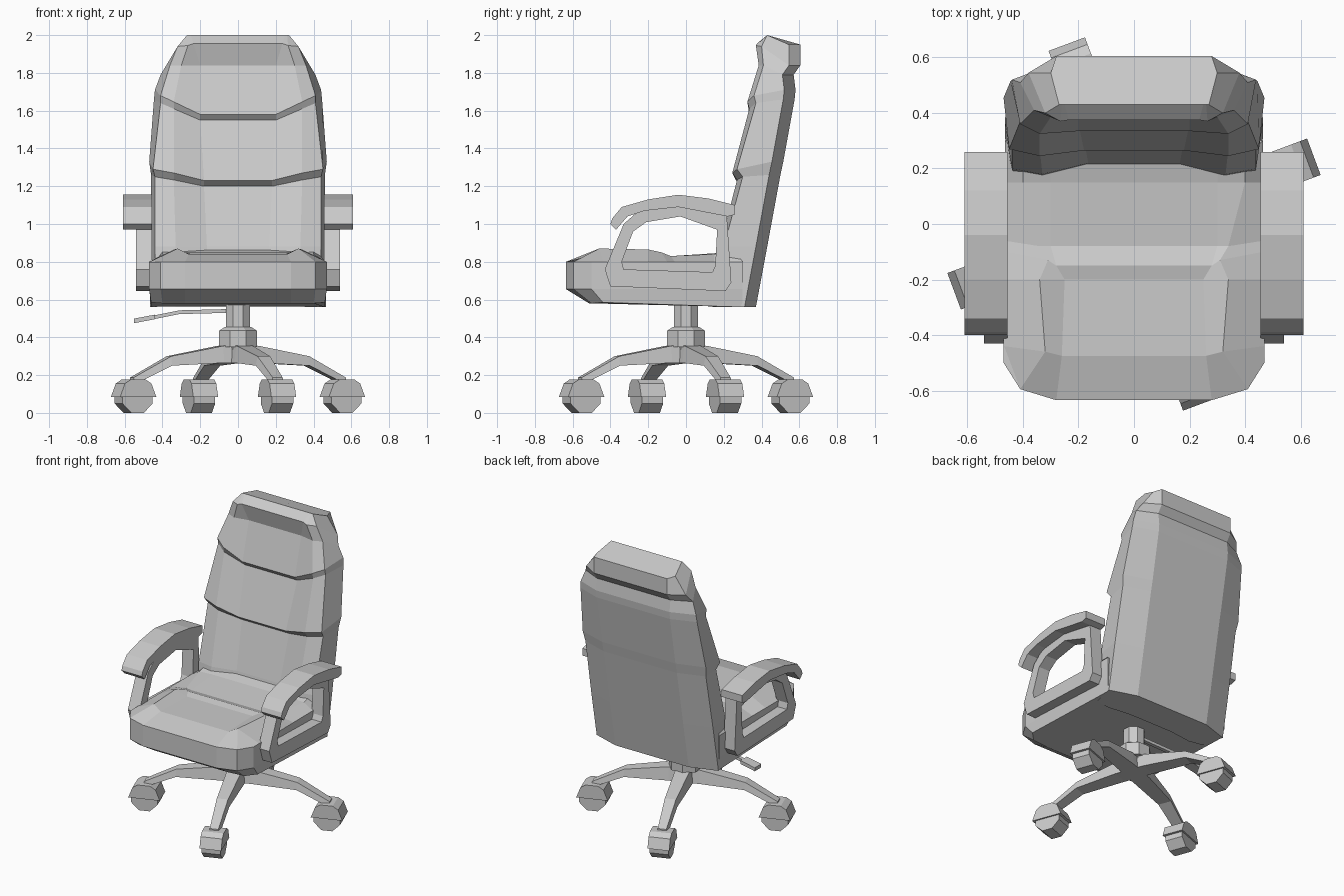
import bpy, bmesh, math
from mathutils import Matrix


def loft(name, rows, closed=True, cap=True, mat=None):
    """Skin a list of equal-length point rows with flat faces."""
    bm = bmesh.new()
    vs = [[bm.verts.new(p) for p in r] for r in rows]
    n = len(rows[0])
    for a, b in zip(vs, vs[1:]):
        for i in range(n if closed else n - 1):
            j = (i + 1) % n
            bm.faces.new((a[i], a[j], b[j], b[i]))
    if cap:
        bm.faces.new(vs[0])
        bm.faces.new(vs[-1])
    bmesh.ops.recalc_face_normals(bm, faces=bm.faces)
    if mat:
        bm.transform(mat)
    me = bpy.data.meshes.new(name)
    bm.to_mesh(me)
    bm.free()
    ob = bpy.data.objects.new(name, me)
    bpy.context.collection.objects.link(ob)
    return ob


def mirrored(half):
    return half + [(-x, y, z) for x, y, z in reversed(half)]


def ring(r, z, n=8, rot=22.5):
    return [(r * math.cos(math.radians(rot) + i * math.tau / n),
             r * math.sin(math.radians(rot) + i * math.tau / n), z) for i in range(n)]


# Backrest: panel edge, bolster ridge, front side, rear side, rear panel
# zp, zo, zr, panel x, ridge x, side x, rear x, panel y, ridge y, side y, rear y
BACK = [
    (.56, .56, .56, .165, .33, .43, .465, .16, .14, .16, .37),
    (.88, .88, .88, .165, .33, .44, .465, .22, .18, .20, .43),
    (1.20, 1.25, 1.26, .18, .34, .44, .46, .30, .27, .30, .50),
    (1.23, 1.29, 1.33, .18, .34, .45, .47, .265, .245, .27, .515),
    (1.55, 1.64, 1.66, .20, .34, .41, .445, .36, .335, .37, .575),
    (1.58, 1.68, 1.71, .20, .34, .41, .44, .335, .325, .36, .58),
    (1.84, 1.84, 1.79, .20, .30, .36, .41, .405, .385, .41, .57),
    (1.955, 1.94, 1.84, .235, .265, .32, .38, .375, .37, .40, .605),
    (2.0, 2.0, 1.95, .25, .26, .27, .30, .43, .43, .43, .605),
]
rows = []
for zp, zo, zr, c, b, o, q, yp, yb, yo, yr in BACK:
    rows.append(mirrored([(c, yp, zp), (b, yb, (zp + 2 * zo) / 3), (o, yo, zo),
                          (q, yr - .06, zr), (.28, yr, zr)]))
loft("backrest", rows)

# Seat base: stacked outlines with chamfered front corners
low = [(.28, -.51, .578), (.40, -.50, .58), (.46, -.44, .585), (.46, .30, .56)]
mid = [(.28, -.635, .655), (.41, -.595, .655), (.47, -.50, .655), (.465, .30, .655)]
top = [(x, y, .80) for x, y, z in mid]
loft("seat_base", [mirrored(r) for r in (low, mid, top)])

# Seat cushion: outer, bolster, centre points for each row
# outer y, x, z / bolster y, x, z / centre y, x, z
CUSHION = [
    (-.50, .47, .80, -.595, .41, .80, -.635, .28, .80),
    (-.44, .468, .80, -.46, .32, .87, -.475, .26, .84),
    (-.20, .467, .80, -.20, .34, .865, -.20, .25, .84),
    (-.10, .467, .80, -.13, .31, .85, -.15, .28, .85),
    (-.06, .467, .80, -.08, .34, .83, -.08, .30, .825),
    (.15, .466, .80, .15, .40, .84, .15, .30, .845),
    (.30, .465, .80, .25, .40, .87, .25, .30, .87),
]
loft("seat_cushion", [mirrored([(r[1], r[0], r[2]), (r[4], r[3], r[5]), (r[7], r[6], r[8])])
                      for r in CUSHION], closed=False, cap=False)

# Armrests: open frame loop plus a curved pad on each side
OUTER = [(-.43, .76), (-.40, .67), (.21, .645), (.24, .69),
         (.215, 1.06), (-.04, 1.10), (-.25, 1.07), (-.33, 1.0)]
INNER = [(-.34, .80), (-.33, .76), (.14, .745), (.155, .78),
         (.165, .97), (-.03, 1.04), (-.21, 1.01), (-.28, .96)]
PAD = [(-.40, 1.0), (-.39, 1.03), (-.34, 1.09), (-.20, 1.13), (-.04, 1.155), (.12, 1.135),
       (.26, 1.10), (.26, 1.05), (.22, 1.04), (-.04, 1.09), (-.22, 1.07), (-.31, 1.04), (-.37, .97)]
for side, s in (("left", -1), ("right", 1)):
    loops = [[(s * x, y, z) for (y, z), x in zip(o, [x] * 8)]
             for x, o in ((.455, OUTER), (.54, OUTER), (.54, INNER), (.455, INNER), (.455, OUTER))]
    frame = loft(side + "_arm_frame", loops, cap=False)
    bm = bmesh.new()
    bm.from_mesh(frame.data)
    bmesh.ops.remove_doubles(bm, verts=bm.verts, dist=.0001)
    bmesh.ops.recalc_face_normals(bm, faces=bm.faces)
    bm.to_mesh(frame.data)
    bm.free()
    loft(side + "_arm_pad", [[(s * x, y, z) for y, z in PAD] for x in (.455, .61)])

# Central column, collar and hub
loft("column", [ring(.07, .44), ring(.07, .58)])
loft("collar", [ring(.108, .35), ring(.108, .435), ring(.075, .455)])
loft("hub", [ring(.075, .265), ring(.075, .36)])

# Four legs with casters
LEG = [(.03, .06, .265, .36), (.10, .058, .265, .355), (.39, .045, .25, .30), (.60, .035, .15, .187)]
COVER = [(-.102, .085), (-.075, .155), (-.04, .178), (.04, .178), (.075, .155), (.102, .085)]
WHEEL = [(x, y + .085) for x, y, z in ring(.092, 0)]
for k in range(4):
    m = Matrix.Rotation(math.radians(20.5 + 90 * k), 4, 'Z')
    loft(f"leg_{k + 1}", [[(r, -w, a), (r, w, a), (r, w * .8, b), (r, -w * .8, b)]
                          for r, w, a, b in LEG], mat=m)
    for part, prof, w in (("wheel", WHEEL, .06), ("wheel_cover", COVER, .07)):
        loft(f"{part}_{k + 1}", [[(.59 + r, y, z) for r, z in prof] for y in (-w, w)], mat=m)

# Height lever with paddle
def bar(name, path, w, h):
    loft(name, [[(x, -w, z - h), (x, w, z - h), (x, w, z + h), (x, -w, z + h)] for x, z in path])


bar("lever_rod", [(-.04, .54), (-.31, .533), (-.45, .505)], .012, .01)
bar("lever_paddle", [(-.44, .508), (-.55, .487)], .035, .012)
